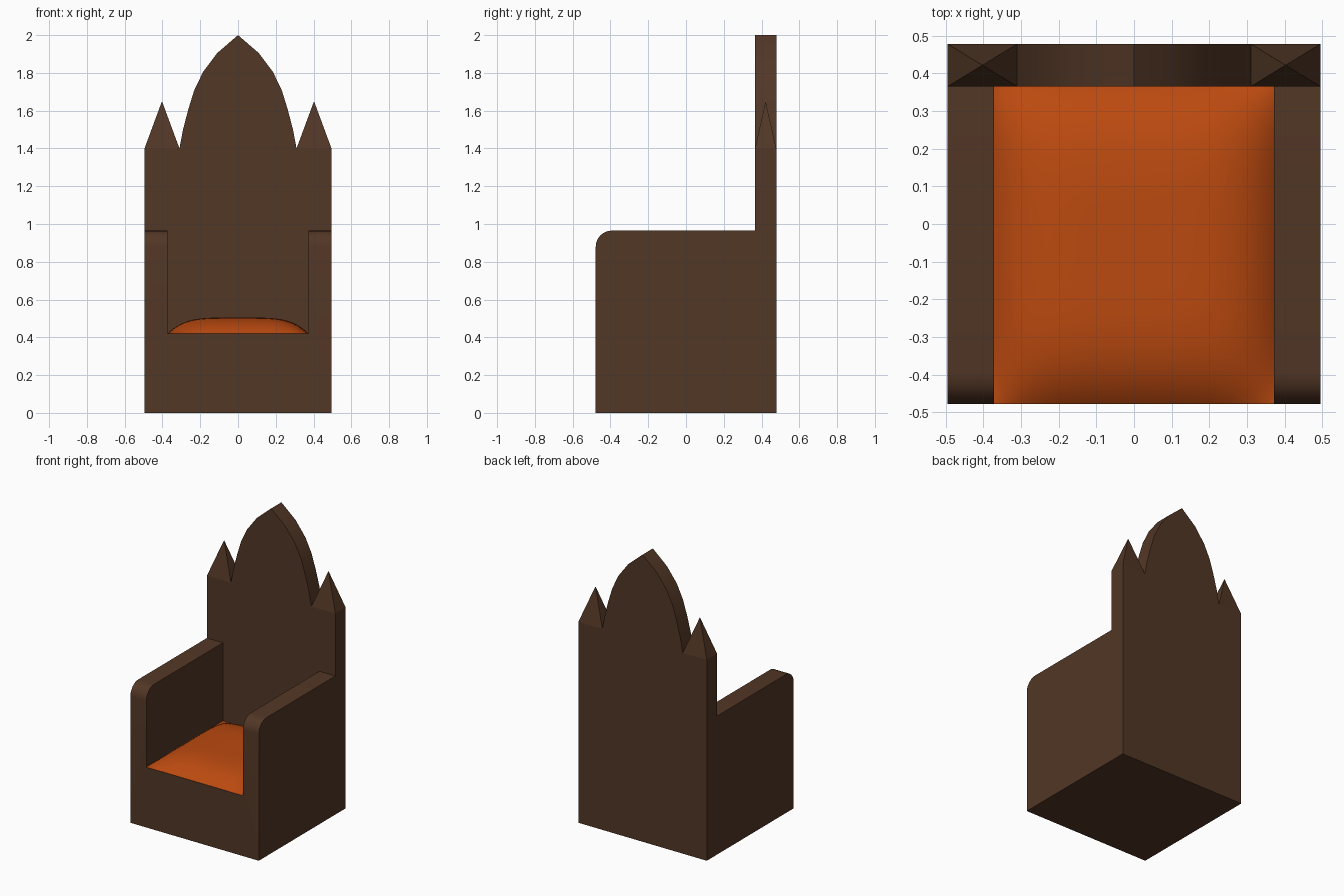
import bpy, bmesh, math

if "Cube" in bpy.data.objects:
    bpy.data.objects.remove(bpy.data.objects["Cube"])

def material(name, color):
    m = bpy.data.materials.new(name)
    m.diffuse_color = (*color, 1)
    m.use_nodes = True
    m.node_tree.nodes["Principled BSDF"].inputs["Base Color"].default_value = m.diffuse_color
    return m

wood = material("dark wood", (0.085, 0.038, 0.019))
fabric = material("orange fabric", (0.50, 0.068, 0.005))

def finish(bm, name, mat):
    bmesh.ops.recalc_face_normals(bm, faces=bm.faces)
    me = bpy.data.meshes.new(name)
    bm.to_mesh(me)
    bm.free()
    me.materials.append(mat)
    ob = bpy.data.objects.new(name, me)
    bpy.context.collection.objects.link(ob)
    return ob

def prism(name, outline, direction, mat):
    """Extrude a flat outline along a direction."""
    bm = bmesh.new()
    f = bm.faces.new([bm.verts.new(p) for p in outline])
    r = bmesh.ops.extrude_face_region(bm, geom=[f], use_keep_orig=True)
    bmesh.ops.translate(bm, vec=direction,
                        verts=[v for v in r["geom"] if isinstance(v, bmesh.types.BMVert)])
    return finish(bm, name, mat)

def boolean(ob, other, op):
    m = ob.modifiers.new(op, 'BOOLEAN')
    m.object, m.operation, m.solver = other, op, 'EXACT'
    bpy.context.view_layer.objects.active = ob
    bpy.ops.object.modifier_apply(modifier=m.name)
    bpy.data.objects.remove(other)

W, D, BACK, ARM, SEAT, IN = 0.495, 0.478, 0.365, 0.965, 0.42, 0.372

# arms and base: side profile with rounded front top edge
R = 0.085
side = [(BACK, 0), (BACK, ARM)]
for i in range(7):
    a = math.pi / 2 * (1 + i / 6)
    side.append((-D + R + R * math.cos(a), ARM - R + R * math.sin(a)))
side.append((-D, 0))
frame = prism("seat_frame", [(-W, y, z) for y, z in side], (2 * W, 0, 0), wood)
hollow = prism("seat_hollow", [(x, -0.6, z) for x, z in
               [(-IN, SEAT), (IN, SEAT), (IN, 1.2), (-IN, 1.2)]], (0, 1.2, 0), wood)
boolean(frame, hollow, 'DIFFERENCE')

# backrest with pointed arch
arch = [(W, 0), (W, 1.4), (0.31, 1.4), (0.291, 1.5), (0.265, 1.6), (0.233, 1.705),
        (0.185, 1.805), (0.11, 1.905)]
front = arch + [(0, 2)] + [(-x, z) for x, z in reversed(arch)]
back = prism("backrest", [(x, BACK, z) for x, z in front], (0, D - BACK, 0), wood)
boolean(frame, back, 'UNION')

# pyramid finials
for s, label in ((-1, "left"), (1, "right")):
    bm = bmesh.new()
    base = [bm.verts.new((s * x, y, 1.4)) for x, y in
            [(0.31, BACK), (W, BACK), (W, D), (0.31, D)]]
    tip = bm.verts.new((s * (0.31 + W) / 2, (BACK + D) / 2, 1.65))
    for i in range(4):
        bm.faces.new((base[i], base[(i + 1) % 4], tip))
    bm.faces.new(base)
    finish(bm, label + "_finial", wood)

# puffed cushion
bm = bmesh.new()
bmesh.ops.create_grid(bm, x_segments=28, y_segments=28, size=1)
for v in bm.verts:
    # crowd the rows toward the rim
    u, w = (math.sin(c * math.pi / 2) for c in v.co.xy)
    h = (1 - abs(u) ** 4.5) * (1 - abs(w) ** 4.5)
    v.co = (u * IN, (BACK - D) / 2 + w * (BACK + D) / 2, SEAT + 0.001 + 0.084 * h)
for f in bm.faces:
    f.smooth = True
cushion = finish(bm, "cushion", fabric)
if cushion.data.polygons[0].normal.z < 0:
    cushion.data.flip_normals()

# smooth the rounded arm fronts only
bpy.ops.object.select_all(action='DESELECT')
frame.select_set(True)
bpy.context.view_layer.objects.active = frame
bpy.ops.object.shade_smooth_by_angle(angle=math.radians(20))
